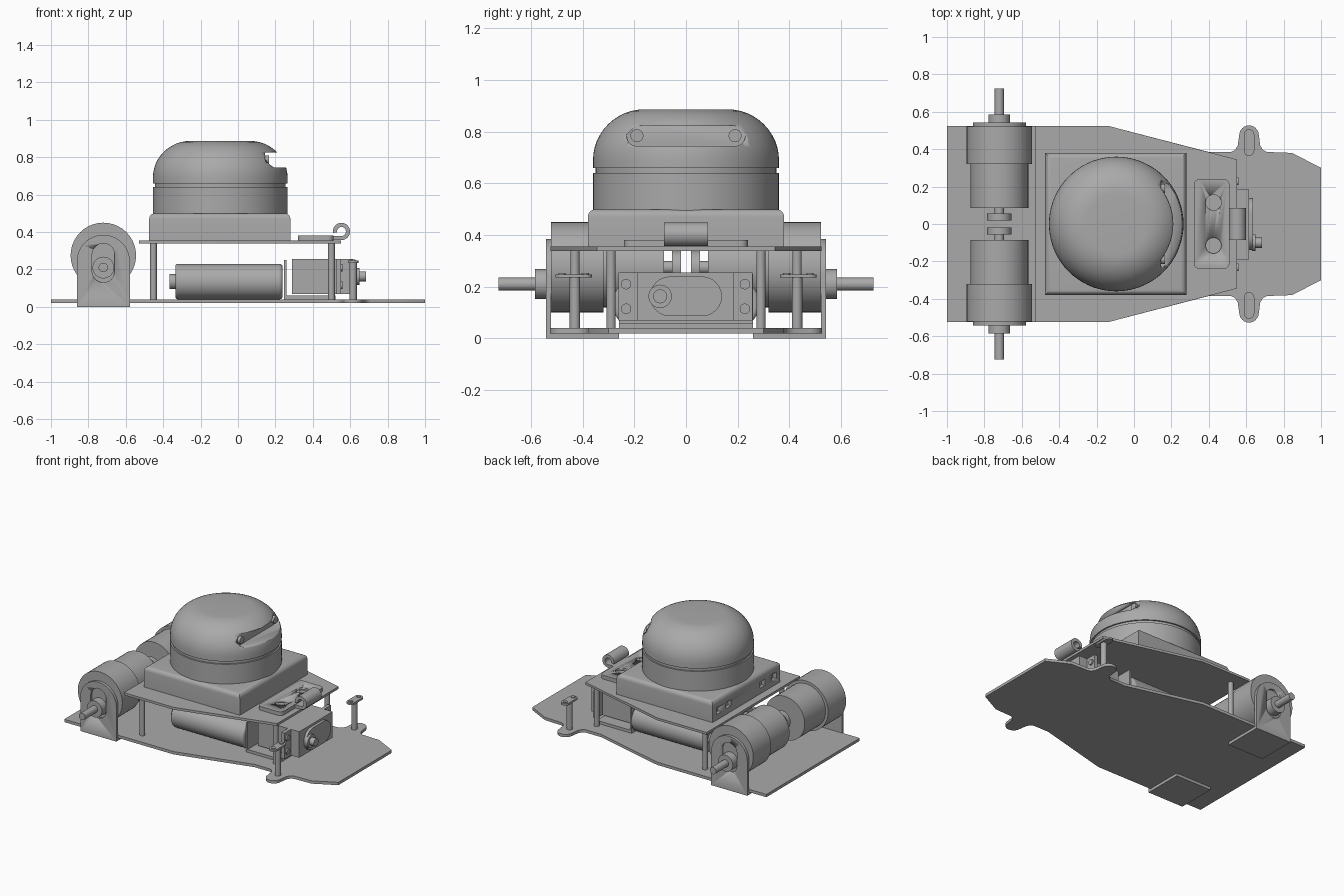
import bpy, bmesh, math
from mathutils import Vector

if "Cube" in bpy.data.objects:
    bpy.data.objects.remove(bpy.data.objects["Cube"])

grey = bpy.data.materials.new("plain_grey")
grey.diffuse_color = (0.4, 0.4, 0.4, 1)
grey.use_nodes = True
grey.node_tree.nodes["Principled BSDF"].inputs["Base Color"].default_value = grey.diffuse_color


def finish(name, bm, smooth=True):
    bmesh.ops.recalc_face_normals(bm, faces=bm.faces[:])
    me = bpy.data.meshes.new(name)
    bm.to_mesh(me)
    bm.free()
    ob = bpy.data.objects.new(name, me)
    bpy.context.collection.objects.link(ob)
    me.materials.append(grey)
    if smooth:
        bpy.ops.object.select_all(action='DESELECT')
        ob.select_set(True)
        bpy.context.view_layer.objects.active = ob
        bpy.ops.object.shade_smooth_by_angle(angle=math.radians(35))
    return ob


def prism(name, pts, lo, hi, axis='z'):
    """Extrude a 2D outline along an axis."""
    place = {'z': lambda a, b, c: (a, b, c), 'y': lambda a, b, c: (a, c, b),
             'x': lambda a, b, c: (c, a, b)}[axis]
    bm = bmesh.new()
    face = bm.faces.new([bm.verts.new(place(a, b, lo)) for a, b in pts])
    ext = bmesh.ops.extrude_face_region(bm, geom=[face])
    move = Vector(place(0, 0, hi - lo))
    bmesh.ops.translate(bm, vec=move, verts=[v for v in ext['geom'] if isinstance(v, bmesh.types.BMVert)])
    return finish(name, bm)


def arc(cx, cy, r, a0, a1, n=12):
    return [(cx + r * math.cos(math.radians(a0 + (a1 - a0) * i / n)),
             cy + r * math.sin(math.radians(a0 + (a1 - a0) * i / n))) for i in range(n + 1)]


def box(name, x0, x1, y0, y1, z0, z1):
    return prism(name, [(x0, y0), (x1, y0), (x1, y1), (x0, y1)], z0, z1)


def cyl(name, axis, a, b, r, lo, hi):
    return prism(name, arc(a, b, r, 0, 360, 40)[:-1], lo, hi, axis)


def stadium(cx, cy, half, r):
    return arc(cx + half, cy, r, -90, 90) + arc(cx - half, cy, r, 90, 270)


def revolve(name, prof, cx):
    bm = bmesh.new()
    vs = [bm.verts.new((cx + r, 0, z)) for r, z in prof]
    es = [bm.edges.new(p) for p in zip(vs, vs[1:])]
    bmesh.ops.spin(bm, geom=vs + es, cent=(cx, 0, 0), axis=(0, 0, 1), angle=2 * math.pi, steps=72)
    bmesh.ops.remove_doubles(bm, verts=bm.verts[:], dist=1e-5)
    return finish(name, bm)


def cut(ob, cutter):
    m = ob.modifiers.new("cut", 'BOOLEAN')
    m.operation, m.object, m.solver = 'DIFFERENCE', cutter, 'EXACT'
    cutter.hide_render = True
    cutter.hide_viewport = True


def bevel(ob, width, seg=4):
    m = ob.modifiers.new("round", 'BEVEL')
    m.width, m.segments, m.limit_method = width, seg, 'ANGLE'


# Base plate with a rounded ear on each side
half = [(1, 0.3), (0.845, 0.38), (0.71, 0.385), (0.69, 0.395), (0.675, 0.42)]
half += arc(0.615, 0.475, 0.052, 5, 175)
half += [(0.555, 0.42), (0.54, 0.395), (0.52, 0.385), (0.4, 0.385), (-0.14, 0.525), (-1, 0.525)]
prism("base_plate", half + [(x, -y) for x, y in reversed(half)], 0.02, 0.04)

# Upper deck
deck = [(0.55, 0.345), (-0.14, 0.525), (-0.53, 0.525)]
prism("upper_deck", deck + [(x, -y) for x, y in reversed(deck)], 0.338, 0.355)

for s, side in ((1, "left"), (-1, "right")):
    def ycyl(name, z, r, a, b):
        return cyl(side + "_" + name, 'y', -0.72, z, r, s * a, s * b)
    # Drive motor and gearbox
    ycyl("gearbox", 0.275, 0.175, 0.32, 0.522)
    ycyl("motor", 0.275, 0.155, 0.085, 0.32)
    ycyl("motor_rear_shaft", 0.275, 0.025, 0.05, 0.09)
    ycyl("motor_rear_disc", 0.275, 0.065, 0.02, 0.055)
    ycyl("axle_hub", 0.21, 0.058, 0.52, 0.585)
    ycyl("axle", 0.21, 0.025, 0.58, 0.725)
    # Motor bracket: upright plate with slot, and foot
    upright = prism(side + "_motor_bracket",
                    [(-0.862, 0), (-0.578, 0)] + arc(-0.72, 0.243, 0.142, 0, 180, 24),
                    s * 0.522, s * 0.542, 'y')
    slot = [(-0.72 + b, 0.235 + a) for a, b in stadium(0, 0, 0.045, 0.06)]
    cut(upright, prism(side + "_slot_cutter", slot, s * 0.527, s * 0.6, 'y'))
    box(side + "_bracket_foot", -0.862, -0.578, s * 0.26, s * 0.53, 0, 0.02)
    # Deck posts
    for x, y, part in ((-0.452, 0.43, "rear_post"), (0.5, 0.29, "front_post")):
        cyl(side + "_" + part, 'z', x, s * y, 0.018, 0.04, 0.34)
    # Sensor post on the ear with its oval top
    cyl(side + "_ear_post", 'z', 0.615, s * 0.43, 0.02, 0.04, 0.24)
    oval = [(0.615 + b, s * 0.435 + a) for a, b in stadium(0, 0, 0.043, 0.028)]
    prism(side + "_ear_post_top", oval, 0.235, 0.248)
    for y in (0.39, 0.48):
        cyl(side + "_ear_screw", 'z', 0.615, s * y, 0.014, 0.245, 0.254)

# Scanner housing with rounded upper edges and rear ports
bm = bmesh.new()
bmesh.ops.create_cube(bm, size=1)
for v in bm.verts:
    v.co = (-0.0975 + v.co.x * 0.755, v.co.y * 0.76, 0.4275 + v.co.z * 0.145)
bmesh.ops.bevel(bm, geom=[e for e in bm.edges if all(v.co.z > 0.45 for v in e.verts)],
                offset=0.03, segments=5, profile=0.5, affect='EDGES')
housing = finish("scanner_housing", bm)
for y in (0.31, 0.2, -0.18, -0.31):
    cut(housing, box("port_cutter", -0.5, -0.45, y - 0.027, y + 0.027, 0.395, 0.44))

# Rotating scanner: drum, groove and dome
revolve("scanner_drum", [(0, 0.49), (0.36, 0.49), (0.36, 0.64), (0.35, 0.64), (0.35, 0.66), (0, 0.66)], -0.095)
curve = [(0.16 + 0.2 * math.cos(t * math.pi / 24), 0.69 + 0.197 * math.sin(t * math.pi / 24)) for t in range(13)]
dome = revolve("scanner_dome", [(0, 0.66), (0.36, 0.66)] + curve + [(0, 0.887)], -0.095)
cut(dome, prism("window_cutter", stadium(0, 0.785, 0.19, 0.04), 0.145, 0.5, 'x'))
for y in (-0.19, 0.19):
    cyl("scanner_lens", 'x', y, 0.785, 0.025, 0.13, 0.165)

# Hinge plate with countersunk holes
outline = (arc(0.48, 0.21, 0.03, 0, 90, 6) + arc(0.35, 0.21, 0.03, 90, 180, 6)
           + arc(0.35, -0.21, 0.03, 180, 270, 6) + arc(0.48, -0.21, 0.03, 270, 360, 6))
hinge = prism("hinge_plate", outline, 0.355, 0.382)
for y in (-0.115, 0.115):
    cut(hinge, cyl("countersink_cutter", 'z', 0.425, y, 0.042, 0.368, 0.42))
    cyl("hinge_screw", 'z', 0.425, y, 0.022, 0.36, 0.375)

# Curled hook
outer = [(0.5, 0.357), (0.555, 0.357)] + arc(0.553, 0.403, 0.046, -85, 190, 28)
inner = [(0.5, 0.38), (0.55, 0.38)] + arc(0.553, 0.403, 0.024, -85, 190, 28)
prism("curled_hook", outer + inner[::-1], -0.085, 0.085, 'y')

# Battery pack
for y in (-0.19, 0, 0.19):
    bevel(cyl("battery", 'x', y, 0.135, 0.095, -0.335, 0.238), 0.015, 3)
    cyl("battery_tip", 'x', y, 0.135, 0.04, -0.365, -0.33)

# Servo holder
box("holder_back", 0.245, 0.258, -0.26, 0.26, 0.04, 0.25)
box("holder_floor", 0.25, 0.52, -0.26, 0.26, 0.04, 0.06)

# Servo
box("servo_body", 0.29, 0.525, -0.19, 0.19, 0.07, 0.255)
box("servo_flange", 0.525, 0.55, -0.262, 0.258, 0.07, 0.255)
box("servo_front", 0.55, 0.615, -0.19, 0.185, 0.07, 0.255)
prism("servo_gear_cover", stadium(0, 0.163, 0.062, 0.077), 0.61, 0.635, 'x')
cyl("servo_boss", 'x', -0.1, 0.163, 0.045, 0.63, 0.65)
cyl("servo_shaft", 'x', -0.1, 0.163, 0.027, 0.64, 0.685)
for y in (-0.232, 0.228):
    for z in (0.115, 0.21):
        cyl("servo_screw", 'x', y, z, 0.02, 0.54, 0.56)
